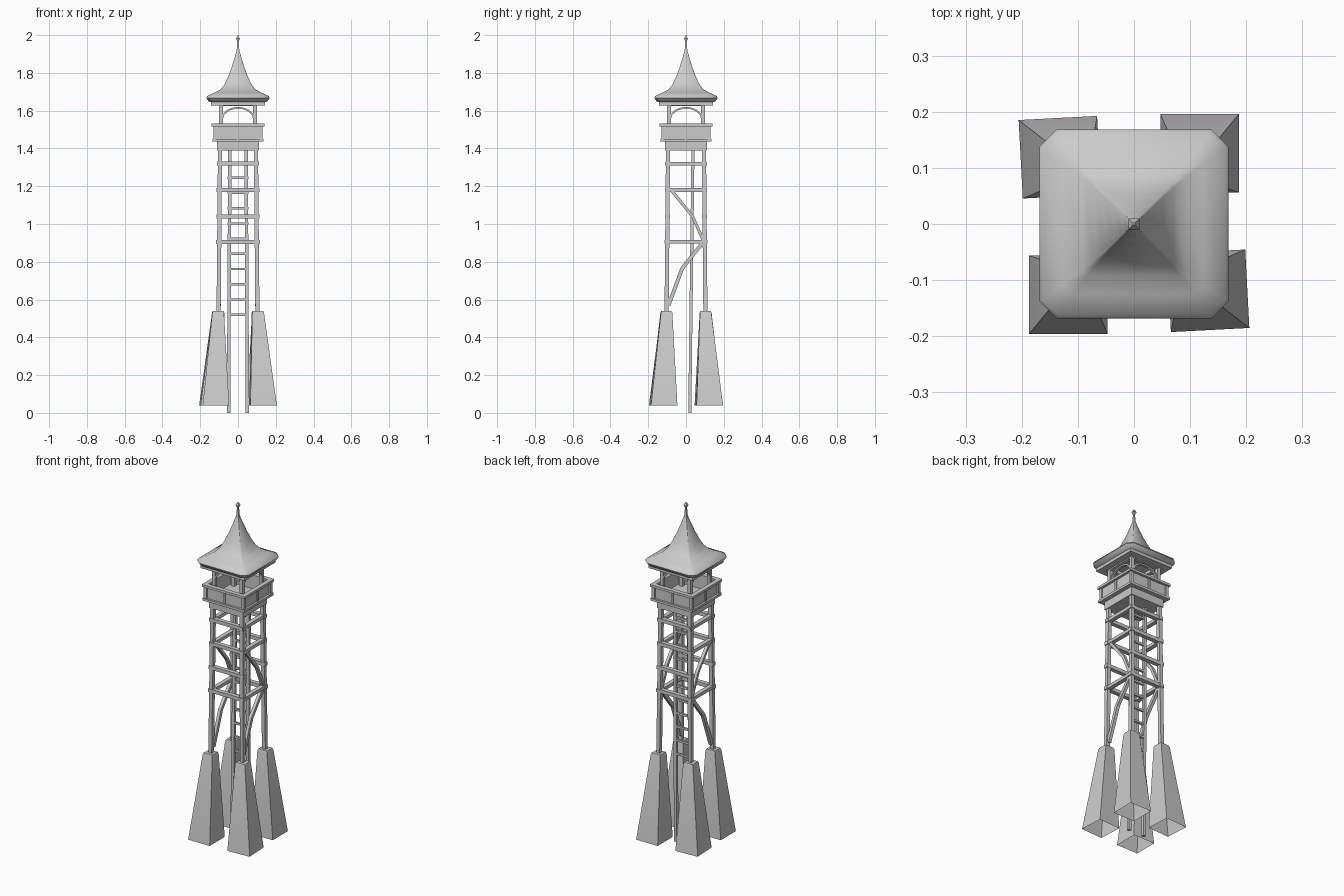
import bpy, bmesh, math
from mathutils import Vector, Matrix

if "Cube" in bpy.data.objects:
    bpy.data.objects.remove(bpy.data.objects["Cube"])


def finish(name, bm, smooth=None):
    bmesh.ops.recalc_face_normals(bm, faces=bm.faces)
    me = bpy.data.meshes.new(name)
    bm.to_mesh(me)
    bm.free()
    ob = bpy.data.objects.new(name, me)
    bpy.context.collection.objects.link(ob)
    if smooth:
        bpy.ops.object.select_all(action='DESELECT')
        ob.select_set(True)
        bpy.context.view_layer.objects.active = ob
        bpy.ops.object.shade_smooth_by_angle(angle=math.radians(smooth))
    return ob


def box(name, x, y, z, sx, sy, sz):
    bm = bmesh.new()
    bmesh.ops.create_cube(bm, size=1, matrix=Matrix.Translation((x, y, z)) @ Matrix.Diagonal((sx, sy, sz, 1)))
    return finish(name, bm)


def loft(name, rings, cap_bottom=True, cap_top=True, smooth=None):
    bm = bmesh.new()
    loops = [[bm.verts.new(p) for p in r] for r in rings]
    n = len(rings[0])
    for a, b in zip(loops, loops[1:]):
        for i in range(n):
            j = (i + 1) % n
            bm.faces.new((a[i], a[j], b[j], b[i]))
    if cap_bottom:
        bm.faces.new(loops[0])
    if cap_top:
        bm.faces.new(loops[-1])
    return finish(name, bm, smooth)


def square(cx, cy, z, hx, hy, deg=0):
    r = Matrix.Rotation(math.radians(deg), 3, 'Z')
    return [Vector((cx, cy, z)) + r @ Vector((sx * hx, sy * hy, 0))
            for sx, sy in ((-1, -1), (1, -1), (1, 1), (-1, 1))]


def strip(name, pts, w, side, t):
    """Bar along a path: w thick along the side axis, t thick in the path plane."""
    pts, side = [Vector(p) for p in pts], Vector(side)
    rings = []
    for i, p in enumerate(pts):
        d = (pts[min(i + 1, len(pts) - 1)] - pts[max(i - 1, 0)]).normalized()
        up = d.cross(side).normalized()
        rings.append([p + side * (a * w / 2) + up * (b * t / 2)
                      for a, b in ((-1, -1), (1, -1), (1, 1), (-1, 1))])
    return loft(name, rings)


def turn(p, k):
    return Matrix.Rotation(k * math.pi / 2, 3, 'Z') @ Vector(p)


# Flared hollow feet, and the legs standing in them
for sx in (-1, 1):
    for sy in (-1, 1):
        twisted = sx * sy < 0
        bx, by = (0.132, 0.119) if twisted else (0.117, 0.126)
        tilt = 3 if twisted else 0
        tx, ty = sx * 0.105, sy * 0.104
        loft("foot", [square(sx * bx, sy * by, 0.04, 0.07, 0.07, tilt),
                      square(tx, ty, 0.53, 0.031, 0.03, tilt),
                      square(tx, ty, 0.54, 0.027, 0.026, tilt)], cap_bottom=False, smooth=40)
        loft("leg", [square(sx * 0.103, sy * 0.103, 0.5, 0.011, 0.011),
                     square(sx * 0.095, sy * 0.095, 1.4, 0.011, 0.011)])
        # Belfry posts
        box("upper_post", sx * 0.09, sy * 0.09, 1.535, 0.02, 0.02, 0.2)

# Cross beams
for z in (0.905, 1.04, 1.18, 1.32):
    c = 0.103 - 0.008 * (z - 0.5) / 0.9
    for s in (-1, 1):
        box("cross_beam", 0, s * c, z, 2 * c + 0.032, 0.025, 0.021)
        if z != 1.04:
            box("side_beam", s * c, 0, z, 0.025, 2 * c + 0.03, 0.019)

# Bent diagonal braces on both sides
for s in (-1, 1):
    x = s * 0.098
    strip("lower_brace", [(x, -0.092, 0.57), (x, -0.02, 0.765), (x, 0.088, 0.9)], 0.018, (1, 0, 0), 0.02)
    strip("upper_brace", [(x, 0.095, 0.905), (x, 0.035, 1.04), (x, -0.075, 1.175)], 0.018, (1, 0, 0), 0.016)

# Ladder
for s in (-1, 1):
    loft("ladder_rail", [square(s * 0.05, 0.02, 0, 0.009, 0.008),
                         square(s * 0.043, 0.037, 1.4, 0.009, 0.008)])
for i in range(12):
    z = 0.52 + i * 0.0805
    if z < 1.4:
        box("ladder_rung", 0, 0.02 + 0.017 * z / 1.4, z, 0.112, 0.012, 0.012)

# Platform and balcony
box("platform", 0, 0, 1.415, 0.222, 0.222, 0.05)
box("balcony_floor", 0, 0, 1.443, 0.272, 0.272, 0.014)
for k in range(4):
    def side_box(name, y, z, sx, sy, sz, x=0):
        c = turn((x, y, z), k)
        d = (sx, sy) if k % 2 == 0 else (sy, sx)
        box(name, c.x, c.y, c.z, d[0], d[1], sz)
    side_box("balcony_panel", -0.119, 1.485, 0.25, 0.01, 0.075)
    side_box("balcony_rail", -0.126, 1.524, 0.276, 0.026, 0.014)
    side_box("panel_divider", -0.124, 1.485, 0.012, 0.012, 0.075)
    side_box("balcony_corner", -0.122, 1.485, 0.018, 0.018, 0.075, x=-0.122)
    # Arches and roof plate
    arc = [turn((0.084 * math.cos(a), -0.09, 1.555 + 0.06 * math.sin(a)), k)
           for a in [math.pi * i / 10 for i in range(11)]]
    strip("arch", arc, 0.014, turn((0, 1, 0), k), 0.009)
    side_box("roof_plate", -0.125, 1.637, 0.288, 0.038, 0.018)
    side_box("post_plate", -0.09, 1.635, 0.2, 0.022, 0.02)


# Flared roof with clipped corners
def clipped(h, z):
    c = h * 0.14
    q = [(h, -h + c), (h, h - c)]
    return [turn((x, y, z), k) for k in range(4) for x, y in q]


def eave(h, z, c):
    return [turn((h, y, z), k) for k in range(4) for y in (-h + c, h - c)]


profile = [(0.13, 1.643), (0.155, 1.648), (0.168, 1.667), (0.163, 1.677), (0.125, 1.695), (0.092, 1.713),
           (0.07, 1.741), (0.053, 1.778), (0.036, 1.823), (0.021, 1.87), (0.01, 1.91)]
loft("roof", [eave(h, z, 0.03 * (h / 0.168) ** 2) for h, z in profile], smooth=45)

# Finial
loft("finial", [square(0, 0, z, h, h) for h, z in
                ((0.01, 1.905), (0.006, 1.93), (0.004, 1.968), (0.01, 1.981), (0.0015, 2.0))])
